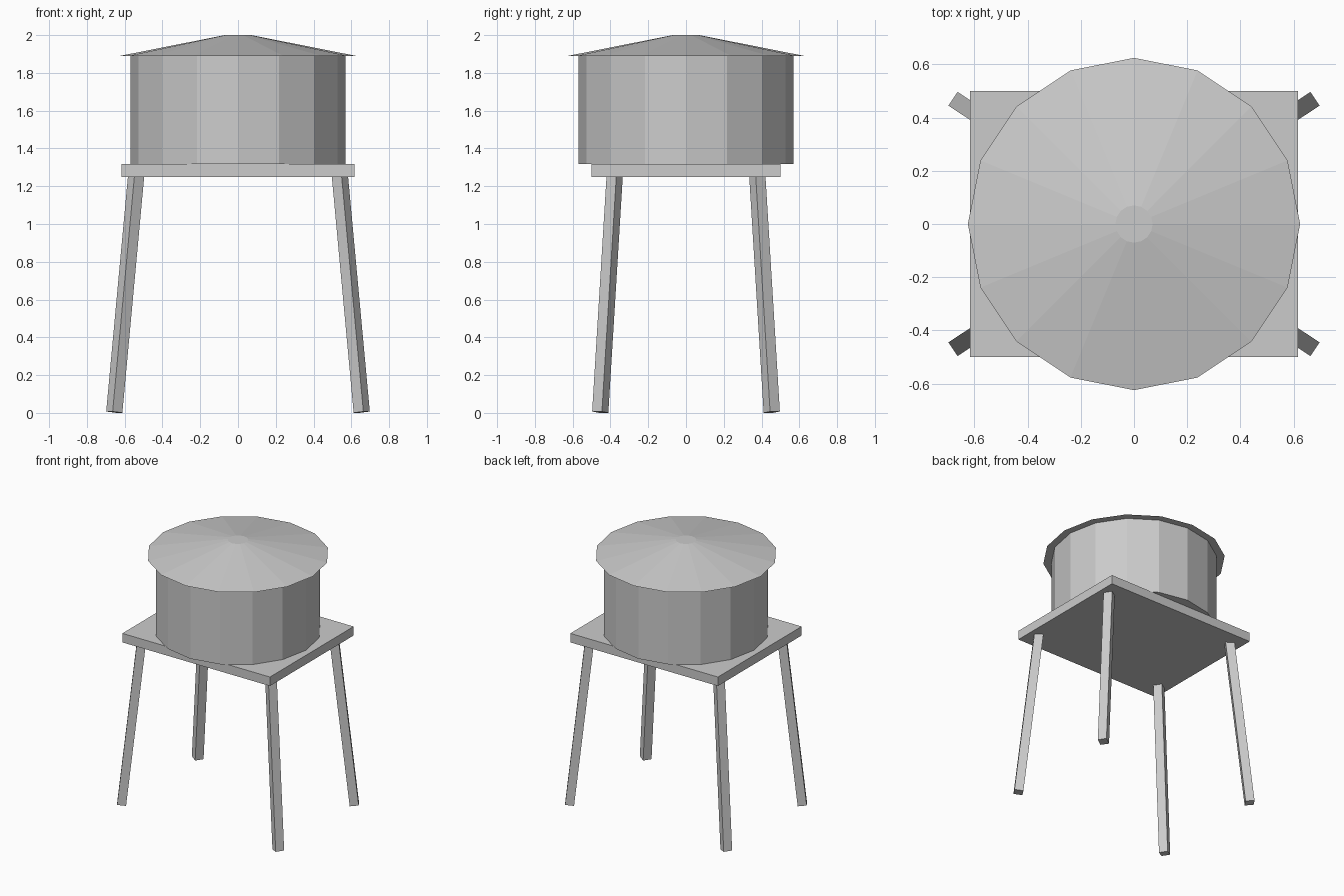
import bpy
import math
from mathutils import Vector, Matrix

default = bpy.data.objects.get("Cube")
if default:
    bpy.data.objects.remove(default, do_unlink=True)

grey = bpy.data.materials.new("light grey")
grey.use_nodes = True
colour = (0.6, 0.6, 0.6, 1)
grey.diffuse_color = colour
grey.node_tree.nodes["Principled BSDF"].inputs["Base Color"].default_value = colour


def finish(name):
    obj = bpy.context.object
    obj.name = name
    obj.data.materials.append(grey)
    return obj


def box(name, size, centre):
    bpy.ops.mesh.primitive_cube_add(size=1)
    obj = finish(name)
    obj.data.transform(Matrix.Translation(centre) @ Matrix.Diagonal((*size, 1)))
    return obj


def drum(name, bottom_radius, top_radius, bottom, top):
    # sixteen flat sides with corners on the axes
    bpy.ops.mesh.primitive_cone_add(vertices=16, radius1=bottom_radius, radius2=top_radius,
                                    depth=top - bottom, location=(0, 0, (bottom + top) / 2))
    return finish(name)


# Tank, roof and platform
drum("tank", 0.57, 0.57, 1.318, 1.89)
drum("roof", 0.625, 0.07, 1.89, 2.0)
box("platform", (1.234, 1.0, 0.068), (0, 0, 1.284))

# Splayed square legs, each turned to face outward and ending inside the platform
width = 0.062
for side, sx in (("left", 1), ("right", -1)):
    for end, sy in (("front", -1), ("back", 1)):
        foot = Vector((0.655 * sx, 0.454 * sy, 0.004))
        head = Vector((0.537 * sx, 0.376 * sy, 1.28))
        axis = (head - foot).normalized()
        across = Vector((0, 0, 1)).cross(axis).normalized()
        outward = across.cross(axis)
        length = (head - foot).length
        leg = box(f"{end}_{side}_leg", (width, width, length), (0, 0, length / 2))
        turn = Matrix((outward, across, axis)).transposed()
        if turn.determinant() < 0:
            turn = Matrix((-outward, across, axis)).transposed()
        leg.matrix_world = Matrix.Translation(foot) @ turn.to_4x4()
